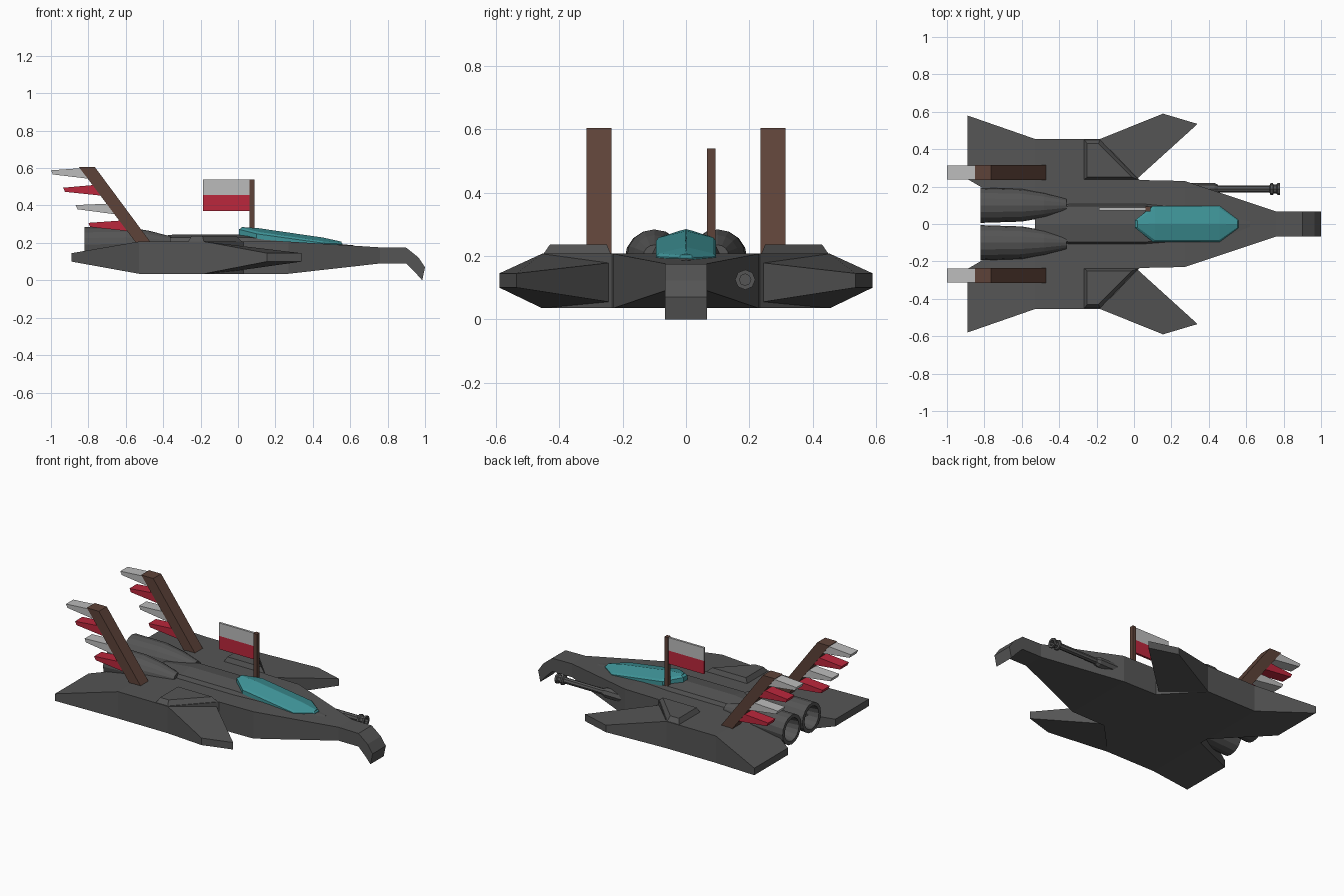
import bpy, bmesh, math

if "Cube" in bpy.data.objects:
    bpy.data.objects.remove(bpy.data.objects["Cube"])


def mat(name, c):
    m = bpy.data.materials.new(name)
    m.diffuse_color = (*c, 1)
    m.use_nodes = True
    m.node_tree.nodes["Principled BSDF"].inputs["Base Color"].default_value = m.diffuse_color
    return m


DARK = mat("dark_grey", (0.09, 0.09, 0.09))
BROWN = mat("brown", (0.11, 0.055, 0.04))
RED = mat("red", (0.5, 0.02, 0.045))
PALE = mat("pale_grey", (0.5, 0.5, 0.5))
TEAL = mat("teal", (0.05, 0.30, 0.32))


def loft(name, rings, m, mirror=False, loop=False):
    """Skin matching rings of points; cap the ends, or join them if loop."""
    bm = bmesh.new()
    for s in ((1, -1) if mirror else (1,)):
        vs = [[bm.verts.new((x, y * s, z)) for x, y, z in r] for r in rings]
        pairs = list(zip(vs, vs[1:])) + ([(vs[-1], vs[0])] if loop else [])
        for a, b in pairs:
            for i in range(len(a)):
                j = (i + 1) % len(a)
                bm.faces.new((a[i], a[j], b[j], b[i]))
        if not loop:
            bm.faces.new(vs[0])
            bm.faces.new(vs[-1])
    bmesh.ops.recalc_face_normals(bm, faces=bm.faces)
    me = bpy.data.meshes.new(name)
    bm.to_mesh(me)
    bm.free()
    me.materials.append(m)
    ob = bpy.data.objects.new(name, me)
    bpy.context.collection.objects.link(ob)
    return ob


def both(pts):
    """Close a half outline with its reflection across y = 0."""
    return pts + [(x, -y) for x, y in reversed(pts)]


def rect(xt, zt, xb, zb, y0, y1):
    return [(xt, y0, zt), (xt, y1, zt), (xb, y1, zb), (xb, y0, zb)]


def circle(x, cy, cz, r, n=16):
    return [(x, cy + r * math.cos(2 * math.pi * i / n),
             cz + r * math.sin(2 * math.pi * i / n)) for i in range(n)]


def box(name, x0, x1, y0, y1, z0, z1, m):
    return loft(name, [rect(x0, z1, x0, z0, y0, y1), rect(x1, z1, x1, z0, y0, y1)], m)


# Hull slab, nose with hooked beak
ZB, ZT = 0.035, 0.207
outline = both([(-.53, .455), (-.18, .455), (.03, .235), (.27, .23)])
loft("main_hull", [[(x, y, z) for x, y in outline] for z in (ZB, ZT)], DARK)
loft("nose_beak", [rect(xt, zt, xb, zb, -w, w) for xt, zt, xb, zb, w in (
    (.27, ZT, .27, ZB, .23), (.76, .176, .76, .09, .067), (.90, .174, .90, .09, .067),
    (.965, .122, .945, .045, .067), (1, .07, .985, 0, .067))], DARK)

# Swept rear and forward wings
loft("rear_wing", [rect(-.53, ZT, -.53, ZB, .03, .455),
                   rect(-.89, .145, -.89, .10, .24, .58)], DARK, True)
loft("forward_wing", [
    [(-.18, .455, ZT), (.02, .245, .178), (.02, .245, .055), (-.18, .455, ZB)],
    [(.155, .59, .145), (.34, .535, .145), (.34, .535, .10), (.155, .59, .10)]], DARK, True)

# Raised shoulder panels
loft("shoulder_panel", [
    [(-.27, .455, .2), (-.27, .235, .2), (.03, .235, .2), (-.18, .455, .2)],
    [(-.25, .43, .236), (-.25, .25, .236), (-.01, .25, .236), (-.19, .43, .236)]], DARK, True)


# Roof-shaped spine running from the engines to the canopy front
def spine(x, w, side, ridge, base):
    return [(x, -w, base), (x, -w * .8, side), (x, 0, ridge), (x, w * .8, side), (x, w, base)]


loft("spine", [spine(-.53, .10, .212, .222, .18), spine(-.34, .12, .23, .245, .18),
               spine(.05, .12, .23, .245, .18), spine(.42, .10, .20, .205, .15),
               spine(.62, .05, .181, .187, .15)], DARK)

# Faceted canopy: lower rim, upper rim, ridge
hexa = both([(0.005, .02), (.10, .095), (.46, .095), (.56, .02)])


def top(x):
    return .285 - .05 * x - .16 * x * x


loft("canopy", [
    [(x, y, .228 - .08 * x) for x, y in hexa],
    [(x, y, top(x) - .022 * abs(y) / .095 - .008) for x, y in hexa],
    [(.015 + x * .96, y * .9, top(x) - .02 * abs(y) / .095) for x, y in hexa],
    [(.015 + x * .96, y * .02, top(x)) for x, y in hexa]], TEAL)

# Twin hollow engines
loft("engine", [circle(x, .1, z, r) for x, z, r in (
    (-.70, .19, .06), (-.82, .19, .072), (-.82, .19, .094),
    (-.60, .197, .087), (-.48, .20, .066), (-.36, .20, .035))], DARK, True)

# Side gun
GY, GZ = .187, .125
loft("gun_housing", [circle(x, GY, GZ, r, 8) for x, r in
                     ((.22, .032), (.43, .032), (.45, .022))], DARK)
loft("gun_barrel", [circle(x, GY, GZ, r, 8) for x, r in (
    (.44, .019), (.725, .019), (.73, .032), (.742, .032), (.747, .024),
    (.762, .024), (.767, .032), (.78, .032), (.78, .018), (.745, .018))], DARK)

# Raked masts with trailing feathers
Y0, Y1 = .235, .315
loft("mast", [[(a, Y0, z), (b, Y0, z), (b, Y1, z), (a, Y1, z)] for a, b, z in (
    (-.53, -.45, .18), (-.85, -.765, .605))], BROWN, True)
for i, (xr, zr, xt, zt, m) in enumerate((
        (-.83, .60, -1.0, .588, PALE), (-.765, .51, -.935, .495, RED),
        (-.69, .41, -.868, .402, PALE), (-.62, .32, -.80, .307, RED))):
    loft(f"feather_{i + 1}", [rect(xr, zr, xr + .04, zr - .058, Y0 + .003, Y1 - .003),
                              rect(xt, zt, xt + .01, zt - .022, Y0 + .003, Y1 - .003)], m, True)

# Flag
box("flag_pole", .062, .087, .066, .094, .19, .54, BROWN)
box("flag_upper", -.187, .065, .073, .087, .455, .538, PALE)
box("flag_lower", -.187, .065, .073, .087, .37, .455, RED)
